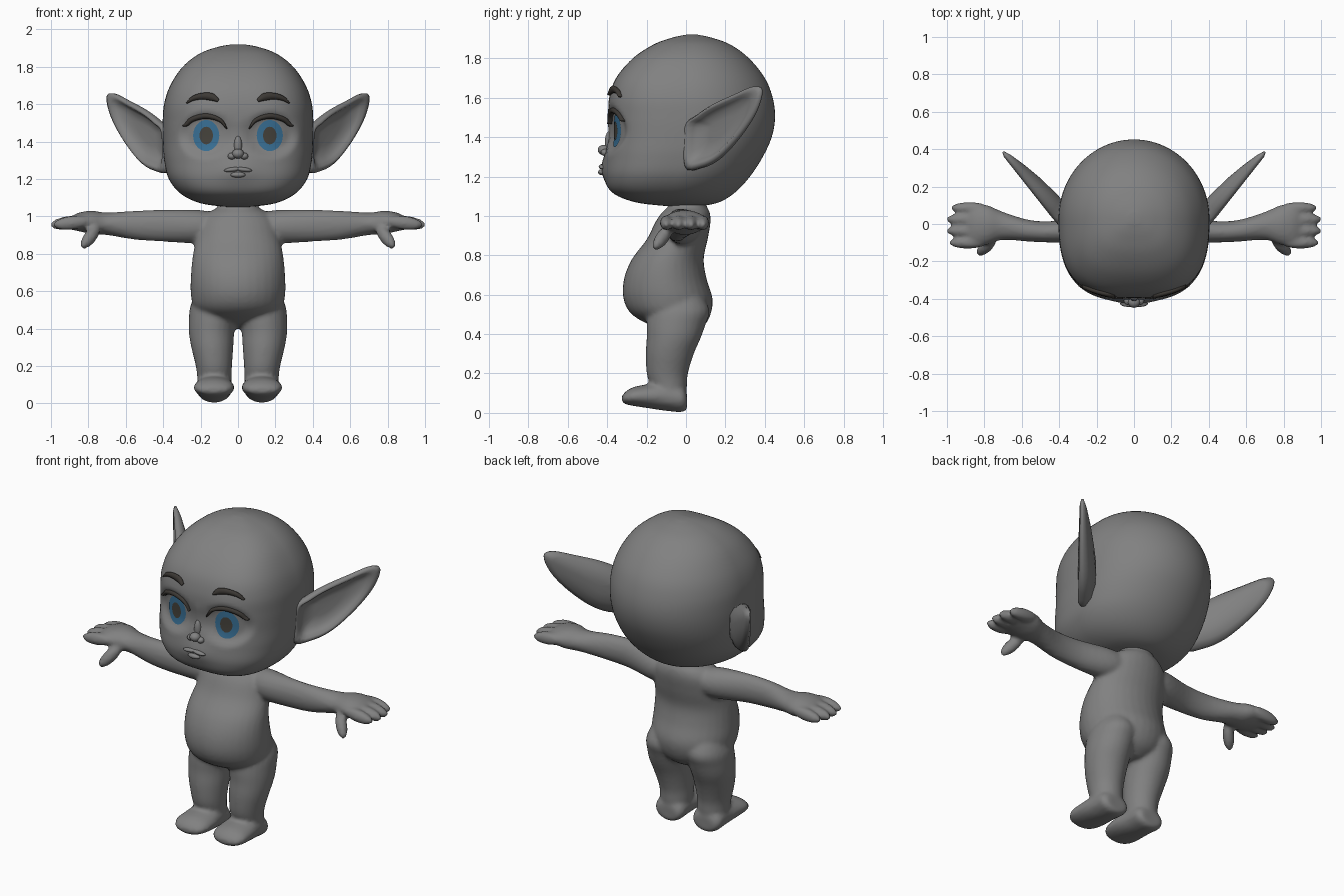
import bpy, bmesh, math
from mathutils import Vector, Matrix, Euler
from mathutils.bvhtree import BVHTree

cube = bpy.data.objects.get("Cube")
if cube:
    bpy.data.objects.remove(cube, do_unlink=True)


def material(name, rgb):
    m = bpy.data.materials.new(name)
    m.use_nodes = True
    m.diffuse_color = (*rgb, 1)
    m.node_tree.nodes["Principled BSDF"].inputs["Base Color"].default_value = (*rgb, 1)
    return m


skin = material("grey skin", (0.22, 0.22, 0.22))
blue = material("iris blue", (0.04, 0.16, 0.30))
dark = material("pupil dark", (0.06, 0.055, 0.045))
hair = material("brow dark", (0.045, 0.04, 0.035))


def spline(pts, steps, closed=False):
    """Catmull-Rom curve through tuples of any length."""
    pts = [Vector(p) for p in pts]
    n, out = len(pts), []
    for i in range(n if closed else n - 1):
        ids = [(i + k) % n if closed else min(max(i + k, 0), n - 1) for k in (-1, 0, 1, 2)]
        a, b, c, d = (pts[k] for k in ids)
        for s in range(steps):
            t = s / steps
            out.append(0.5 * (2 * b + (c - a) * t + (2 * a - 5 * b + 4 * c - d) * t * t
                              + (3 * b - a - 3 * c + d) * t ** 3))
    return out if closed else out + [pts[-1]]


def bridge(bm, rings, caps=True):
    n = len(rings[0])
    for r, q in zip(rings, rings[1:]):
        for i in range(n):
            bm.faces.new((r[i], r[(i + 1) % n], q[(i + 1) % n], q[i]))
    for ring in (rings[0], rings[-1]) if caps else ():
        mid = bm.verts.new(sum((v.co for v in ring), Vector()) / n)
        for i in range(n):
            bm.faces.new((ring[i], ring[(i + 1) % n], mid))


def loft(bm, axis, sections, n=24, steps=4, p_front=2, side=1):
    """Rounded sections (t, u0, u1, v0, v1) along an axis."""
    rings = []
    for t, u0, u1, v0, v1 in spline(sections, steps):
        ring = []
        for i in range(n):
            a = math.tau * i / n
            c, s = math.cos(a), math.sin(a)
            e = 2 / p_front if s < 0 else 1
            u = (u0 + u1) / 2 + (u1 - u0) / 2 * math.copysign(abs(c) ** e, c)
            v = (v0 + v1) / 2 + (v1 - v0) / 2 * math.copysign(abs(s) ** e, s)
            x, y, z = {"X": (t, u, v), "Y": (u, t, v), "Z": (u, v, t)}[axis]
            ring.append(bm.verts.new((x * side, y, z)))
        rings.append(ring)
    bridge(bm, rings)


def ball(bm, centre, radii, rot=(0, 0, 0), side=1):
    m = Matrix.LocRotScale(Vector(centre), Euler(rot), Vector(radii))
    bmesh.ops.create_uvsphere(bm, u_segments=16, v_segments=10, radius=1,
                              matrix=Matrix.Scale(side, 4, (1, 0, 0)) @ m)


def finish(bm, name, mat, mirror=False, solid=True):
    if solid:
        bmesh.ops.recalc_face_normals(bm, faces=bm.faces)
    me = bpy.data.meshes.new(name)
    bm.to_mesh(me)
    bm.free()
    me.materials.append(mat)
    for f in me.polygons:
        f.use_smooth = True
    ob = bpy.data.objects.new(name, me)
    bpy.context.collection.objects.link(ob)
    if mirror:
        ob.modifiers.new("Mirror", "MIRROR").use_mirror_merge = False
    return ob


# Body: torso, limbs and fingers fused into one skin
bm = bmesh.new()
torso = [(.40, .05, -.06, .03), (.44, .15, -.17, .09), (.50, .23, -.275, .125), (.58, .252, -.318, .135),
         (.68, .252, -.315, .105), (.78, .243, -.275, .09), (.88, .225, -.2, .11), (.97, .205, -.155, .125),
         (1.02, .16, -.12, .12), (1.05, .11, -.09, .105), (1.12, .10, -.08, .10)]
loft(bm, "Z", [(z, -w, w, f, b) for z, w, f, b in torso], n=32)
leg = [(.60, .04, .22, -.15, .08), (.52, .01, .255, -.19, .12), (.45, .01, .263, -.20, .10),
       (.38, .02, .263, -.20, .075), (.30, .025, .25, -.205, .04), (.20, .032, .226, -.20, .01),
       (.13, .035, .218, -.18, .005), (.05, .04, .22, -.17, 0)]
foot = [(.005, .06, .19, .02, .10), (-.02, .035, .22, .004, .14), (-.10, .03, .225, .01, .16),
        (-.20, .02, .235, .025, .145), (-.27, .025, .235, .036, .13), (-.31, .05, .21, .045, .105),
        (-.325, .09, .17, .06, .085)]
arm = [(.12, -.08, .08, .87, 1.02), (.22, -.10, .07, .855, 1.035), (.40, -.10, .02, .865, 1.035),
       (.55, -.095, .02, .875, 1.03), (.70, -.085, .065, .90, 1.02), (.78, -.11, .10, .905, 1.03),
       (.85, -.12, .105, .92, 1.02), (.90, -.105, .095, .93, .995)]
for side in (1, -1):
    loft(bm, "Z", leg, side=side)
    loft(bm, "Y", foot, side=side)
    loft(bm, "X", arm, side=side)
    for y, tip in ((.085, .975), (.025, 1.0), (-.037, 1.0), (-.1, .985)):
        ball(bm, (tip - .095, y, .965), (.102, .033, .037), (0, .12, 0), side)
    ball(bm, (.79, -.12, .89), (.085, .033, .036), (0, .75, -.75), side)
body = finish(bm, "body", skin)
remesh = body.modifiers.new("Fuse", "REMESH")
remesh.mode, remesh.voxel_size, remesh.use_smooth_shade = "VOXEL", .012, True
soften = body.modifiers.new("Soften", "SMOOTH")
soften.factor, soften.iterations = .5, 4

# Head with hollowed eye sockets and a soft muzzle
bm = bmesh.new()
head = [(1.05, .06, -.10, .08), (1.07, .20, -.26, .17), (1.12, .305, -.375, .25), (1.20, .37, -.41, .325),
        (1.30, .395, -.405, .39), (1.40, .402, -.395, .435), (1.50, .403, -.395, .452), (1.60, .395, -.39, .44),
        (1.70, .362, -.355, .40), (1.80, .295, -.27, .32), (1.87, .205, -.165, .225), (1.905, .11, -.07, .13),
        (1.92, .03, 0, .06)]
loft(bm, "Z", [(z, -w, w, f, b) for z, w, f, b in head], n=112, steps=6, p_front=2.8)
for v in bm.verts:
    x, y, z = v.co
    if y < -.15:
        r = math.hypot((abs(x) - .175) / .13, (z - 1.435) / .11)
        v.co.y += .03 * max(0, min(1, (1.15 - r) / .4))
        v.co.y -= .02 * math.exp(-(x / .10) ** 2 - ((z - 1.25) / .07) ** 2)
bmesh.ops.recalc_face_normals(bm, faces=bm.faces)
tree = BVHTree.FromBMesh(bm)
finish(bm, "head", skin)


def on_face(x, z, lift):
    hit = tree.ray_cast(Vector((x, -1, z)), Vector((0, 1, 0)))[0]
    return Vector((x, hit.y - lift, z))


# Nose and lips
bm = bmesh.new()
ball(bm, on_face(0, 1.335, .012), (.032, .03, .026))
ball(bm, on_face(0, 1.375, -.008), (.022, .022, .055))
for side in (1, -1):
    ball(bm, on_face(.033, 1.322, .002), (.022, .022, .018), side=side)
    ball(bm, on_face(.03, 1.25, -.002), (.045, .018, .012), (0, .12, 0), side)
ball(bm, on_face(0, 1.222, 0), (.04, .018, .015))
finish(bm, "nose_and_lips", skin)


# Eyes: thin discs laid over the sockets
def disc(name, mat, rx, rz, lift):
    bm = bmesh.new()
    rings = [[bm.verts.new(on_face(.17 + rx * k * math.cos(math.tau * i / 32),
                                   1.432 + rz * k * math.sin(math.tau * i / 32), lift))
              for i in range(32)] for k in (1, .75, .5, .25)]
    bridge(bm, rings, caps=False)
    bm.faces.new(rings[-1])
    bm.normal_update()
    bmesh.ops.reverse_faces(bm, faces=[f for f in bm.faces if f.normal.y > 0])
    finish(bm, name, mat, mirror=True, solid=False)


disc("iris", blue, .07, .083, .004)
disc("pupil", dark, .036, .047, .008)


# Brows and lashes: tapered rounded strips following the face
def strip(name, path, depth):
    bm = bmesh.new()
    rings = []
    pts = spline(path, 6)
    for i, (x, z, w) in enumerate(pts):
        d = (pts[min(i + 1, len(pts) - 1)] - pts[max(i - 1, 0)])
        nx, nz = Vector((-d[1], d[0])).normalized()
        base = on_face(x, z, .004)
        rings.append([bm.verts.new(base + Vector((nx * w * c, -depth * s, nz * w * c)))
                      for c, s in ((math.cos(math.tau * k / 8), math.sin(math.tau * k / 8)) for k in range(8))])
    bridge(bm, rings)
    finish(bm, name, hair, mirror=True)


strip("eyebrow", [(.105, 1.618, .008), (.14, 1.638, .02), (.19, 1.642, .018), (.24, 1.63, .013),
                  (.275, 1.605, .004)], .014)
strip("upper_lash", [(.06, 1.468, .004), (.09, 1.51, .01), (.14, 1.532, .014), (.19, 1.535, .015),
                     (.245, 1.518, .014), (.275, 1.492, .011), (.297, 1.482, .003)], .018)

# Ears: pointed shells with a raised rim and a scooped inside
bm = bmesh.new()
outline = spline([(.37, 1.25), (.44, 1.245), (.52, 1.295), (.61, 1.41), (.675, 1.53), (.70, 1.635),
                  (.665, 1.657), (.58, 1.615), (.49, 1.565), (.42, 1.51), (.37, 1.45)], 4, closed=True)
centre = Vector((.50, 1.44))
out = Vector((.78, -.62, 0))
rings = []
for k, push in ((.3, -.025), (.6, -.02), (.74, .004), (.83, .025), (.92, .03), (1, .012),
                (1, -.012), (.85, -.045), (.55, -.07), (.25, -.08)):
    ring = []
    for p in outline:
        x, z = centre + (p - centre) * k
        taper = 1 - .55 * max(0, (x - .42) / .28)
        ring.append(bm.verts.new(Vector((x, .035 + 1.17 * (x - .4), z)) + out * push * taper))
    rings.append(ring)
bridge(bm, rings)
finish(bm, "ear", skin, mirror=True)
